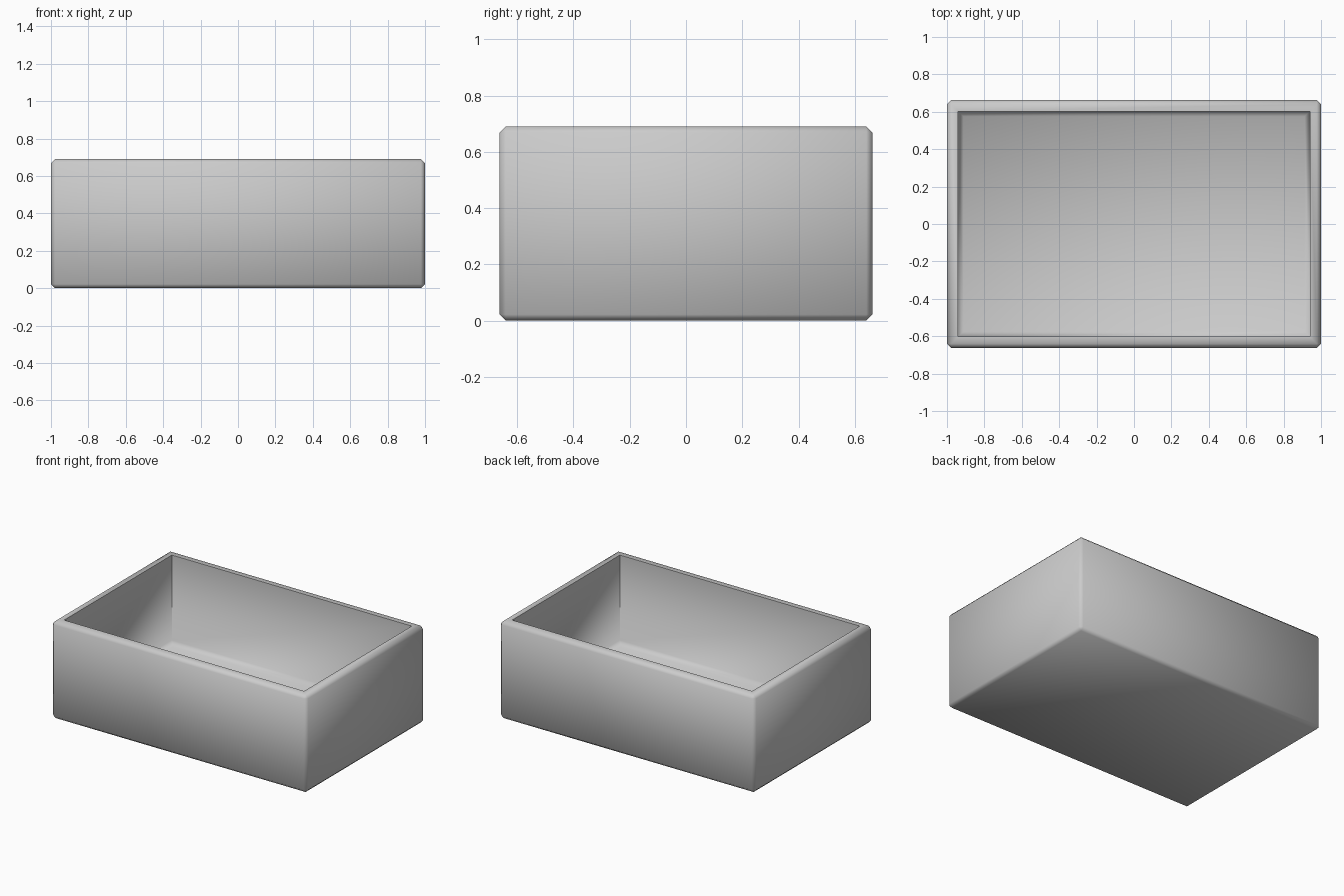
import bpy
import bmesh
import math
from mathutils import Vector

old = bpy.data.objects.get("Cube")
if old:
    bpy.data.objects.remove(old, do_unlink=True)

SIZE = Vector((2.0, 1.325, 0.69))
CHAMFER = 0.022
RIM = 0.038
FLOOR = 0.06
FILLET = 0.028

# Material
grey = bpy.data.materials.new("plain grey")
grey.use_nodes = True
color = (0.6, 0.6, 0.6, 1.0)
grey.diffuse_color = color
grey.node_tree.nodes["Principled BSDF"].inputs["Base Color"].default_value = color

# Solid block with chamfered outer edges
bm = bmesh.new()
bmesh.ops.create_cube(bm, size=1)
bmesh.ops.scale(bm, vec=SIZE, verts=bm.verts)
bmesh.ops.translate(bm, vec=(0, 0, SIZE.z / 2), verts=bm.verts)
bmesh.ops.bevel(bm, geom=bm.edges[:], offset=CHAMFER, segments=1,
                affect='EDGES', profile=0.5)

# Flat rim, then the cavity sunk from its inner edge
bm.normal_update()
top = max(bm.faces, key=lambda f: f.calc_center_median().z)
bmesh.ops.inset_region(bm, faces=[top], thickness=RIM, use_even_offset=True)
sunk = bmesh.ops.extrude_face_region(bm, geom=[top])["geom"]
floor_verts = [g for g in sunk if isinstance(g, bmesh.types.BMVert)]
floor_face = next(g for g in sunk if isinstance(g, bmesh.types.BMFace))
if top.is_valid:
    bmesh.ops.delete(bm, geom=[top], context='FACES_ONLY')
bmesh.ops.translate(bm, vec=(0, 0, FLOOR - SIZE.z), verts=floor_verts)

# Sloped edge around the cavity floor
bmesh.ops.bevel(bm, geom=list(floor_face.edges), offset=FILLET, segments=1,
                affect='EDGES', profile=0.5)
bmesh.ops.recalc_face_normals(bm, faces=bm.faces)

mesh = bpy.data.meshes.new("open_box")
bm.to_mesh(mesh)
bm.free()
mesh.materials.append(grey)
box = bpy.data.objects.new("open_box", mesh)
bpy.context.collection.objects.link(box)

# Soft chamfers, crisp inner rim and corners
bpy.ops.object.select_all(action='DESELECT')
box.select_set(True)
bpy.context.view_layer.objects.active = box
bpy.ops.object.shade_smooth_by_angle(angle=math.radians(60))
